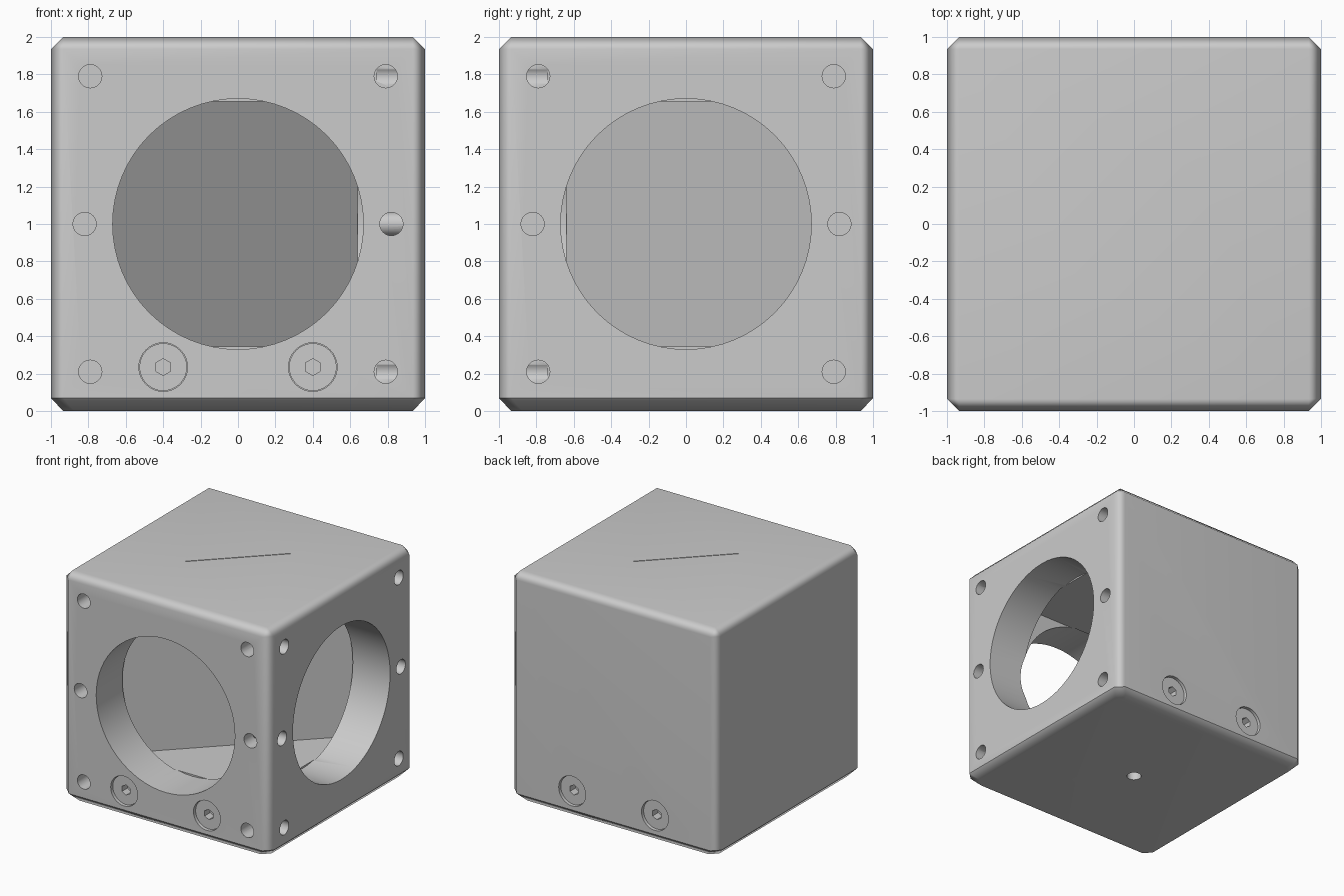
import bpy, bmesh, math
from mathutils import Vector, Matrix

if "Cube" in bpy.data.objects:
    bpy.data.objects.remove(bpy.data.objects["Cube"])

CHAMFER = 0.065
SEAM = 0.07


def to_object(name, bm):
    bmesh.ops.recalc_face_normals(bm, faces=bm.faces)
    mesh = bpy.data.meshes.new(name)
    bm.to_mesh(mesh)
    bm.free()
    ob = bpy.data.objects.new(name, mesh)
    bpy.context.collection.objects.link(ob)
    return ob


def box(name, centre, size, turn=0):
    bm = bmesh.new()
    m = (Matrix.Translation(centre) @ Matrix.Rotation(turn, 4, 'Z')
         @ Matrix.Diagonal((*size, 1)))
    bmesh.ops.create_cube(bm, size=1, matrix=m)
    return to_object(name, bm)


def rod(name, start, end, radius, sides=32):
    a, b = Vector(start), Vector(end)
    bm = bmesh.new()
    m = Matrix.Translation((a + b) / 2) @ (b - a).to_track_quat('Z', 'Y').to_matrix().to_4x4()
    bmesh.ops.create_cone(bm, cap_ends=True, segments=sides, radius1=radius,
                          radius2=radius, depth=(b - a).length, matrix=m)
    return to_object(name, bm)


def prism(name, outline, z0, z1):
    bm = bmesh.new()
    face = bm.faces.new([bm.verts.new((x, y, z0)) for x, y in outline])
    out = bmesh.ops.extrude_face_region(bm, geom=[face])
    tops = [v for v in out['geom'] if isinstance(v, bmesh.types.BMVert)]
    bmesh.ops.translate(bm, verts=tops, vec=(0, 0, z1 - z0))
    return to_object(name, bm)


def cut(ob, cutter):
    cutter.hide_render = True
    mod = ob.modifiers.new("cut", 'BOOLEAN')
    mod.operation, mod.solver, mod.object = 'DIFFERENCE', 'EXACT', cutter
    bpy.context.view_layer.objects.active = ob
    bpy.ops.object.modifier_apply(modifier=mod.name)
    bpy.data.objects.remove(cutter)


def smooth(ob, angle):
    bpy.ops.object.select_all(action='DESELECT')
    ob.select_set(True)
    bpy.context.view_layer.objects.active = ob
    bpy.ops.object.shade_smooth_by_angle(angle=math.radians(angle))
    mod = ob.modifiers.new("clean_shading", 'WEIGHTED_NORMAL')
    mod.keep_sharp = True


def chamfer(bm, edges):
    bmesh.ops.bevel(bm, geom=edges, offset=CHAMFER, segments=1,
                    profile=0.5, affect='EDGES')


def upright(e):
    return abs(e.verts[0].co.z - e.verts[1].co.z) > 0.01


# Housing block: every edge chamfered except along the bottom seam
bm = bmesh.new()
bmesh.ops.create_cube(bm, size=1, matrix=Matrix.Translation((0, 0, (2 + SEAM) / 2))
                      @ Matrix.Diagonal((2, 2, 2 - SEAM, 1)))
chamfer(bm, [e for e in bm.edges if max(v.co.z for v in e.verts) > 1])
housing = to_object("housing", bm)

# Triangular inner chamber behind the diagonal mirror
cut(housing, prism("chamber_cutter", [(-0.74, -0.64), (0.64, -0.64), (0.64, 0.74)], 0.345, 1.655))

# Large round ports and rod holes on the front and right faces
for face in ("front", "right"):
    def on_face(u, z, depth, f=face):
        return (u, -1 + depth, z) if f == "front" else (1 - depth, u, z)
    cut(housing, rod("port_cutter", on_face(0, 1, -0.1), on_face(0, 1, 0.37), 0.67, 64))
    for u, z in ((0.79, 1.79), (0.82, 1.0), (0.79, 0.21)):
        for s in (-1, 1):
            cut(housing, rod("hole_cutter", on_face(s * u, z, -0.1),
                             on_face(s * u, z, 0.26), 0.062))

# Counterbores with socket screws at the front and back
for side, name in ((-1, "front"), (1, "back")):
    for x in (-0.4, 0.4):
        z = 0.235
        cut(housing, rod("counterbore_cutter", (x, side * 1.1, z), (x, side * 0.85, z), 0.13))
        screw = rod(f"{name}_screw", (x, side * 0.85, z), (x, side * 0.975, z), 0.127)
        cut(screw, rod("socket_cutter", (x, side * 1.1, z), (x, side * 0.9, z), 0.045, 6))
        smooth(screw, 30)

# Hairline on the lid marking the mirror plane
cut(housing, box("marking_cutter", (0, 0, 2), (0.84, 0.008, 0.008), math.radians(45)))
smooth(housing, 50)

# Diagonal mirror facing the front and right ports
mirror_width = 1.34 * math.sqrt(2)
box("mirror", (-0.045, 0.045, 1), (mirror_width, 0.04, 1.31), math.radians(45))

# Base plate, tapering towards the ground, with a central mounting hole
bm = bmesh.new()
bmesh.ops.create_cube(bm, size=1, matrix=Matrix.Translation((0, 0, SEAM / 2))
                      @ Matrix.Diagonal((2, 2, SEAM, 1)))
chamfer(bm, [e for e in bm.edges if upright(e)])
for v in bm.verts:
    if v.co.z < 0.01:
        v.co.x *= 1 - CHAMFER
        v.co.y *= 1 - CHAMFER
base = to_object("base_plate", bm)
for part in (base, housing):
    cut(part, rod("mount_hole_cutter", (0, 0, -0.1), (0, 0, 0.22), 0.06))
smooth(base, 50)
